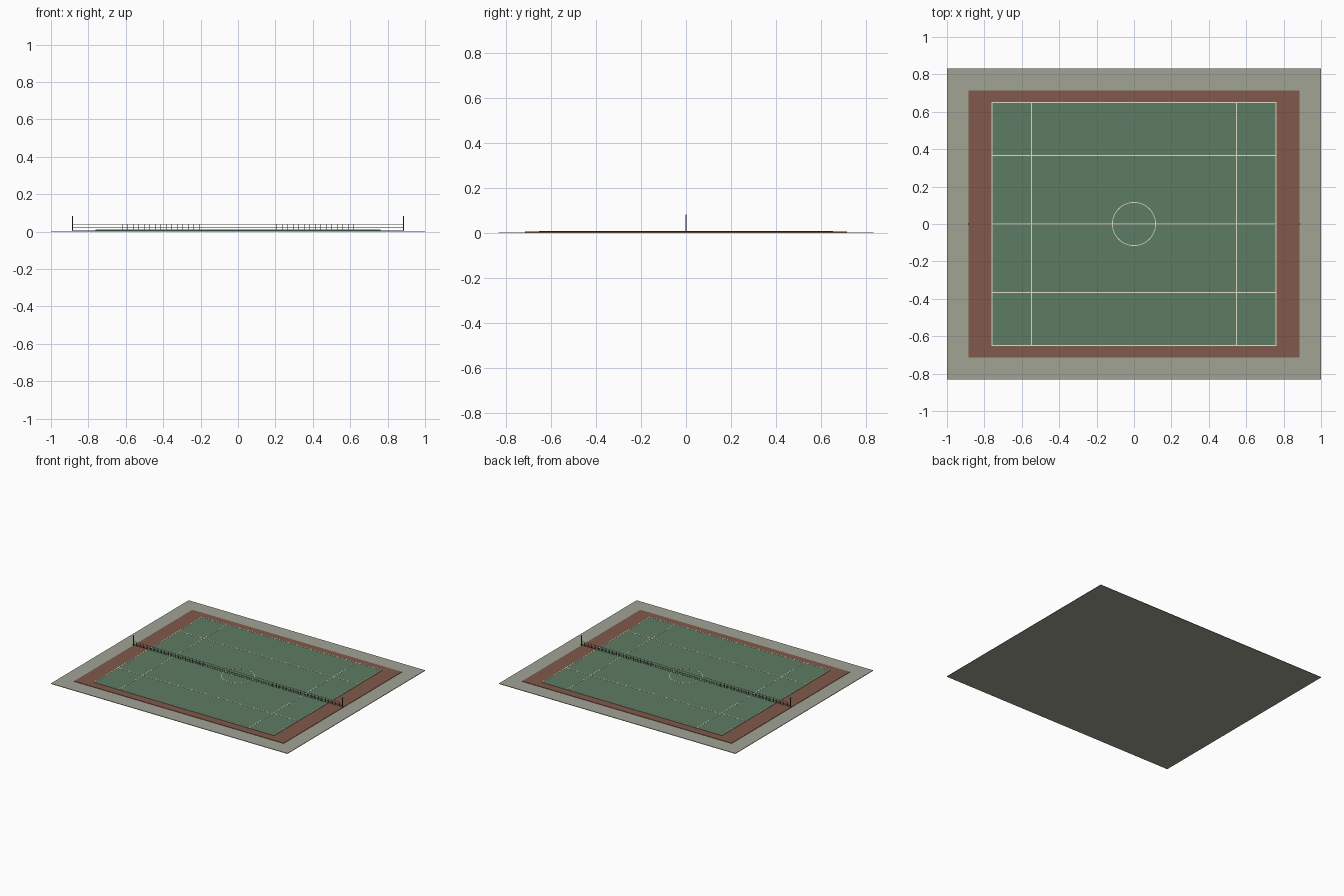
import bpy, bmesh, math
from mathutils import Matrix

if "Cube" in bpy.data.objects:
    bpy.data.objects.remove(bpy.data.objects["Cube"])


def material(name, rgb):
    m = bpy.data.materials.new(name)
    m.diffuse_color = (*rgb, 1)
    m.use_nodes = True
    m.node_tree.nodes["Principled BSDF"].inputs["Base Color"].default_value = m.diffuse_color
    return m


CONCRETE = material("concrete", (0.36, 0.37, 0.30))
CLAY = material("clay_red", (0.22, 0.10, 0.07))
GREEN = material("court_green", (0.11, 0.20, 0.125))
CREAM = material("line_cream", (0.75, 0.72, 0.60))
DARK = material("net_dark", (0.05, 0.06, 0.06))


def add_box(bm, x0, x1, y0, y1, z0, z1):
    mat = Matrix.Translation(((x0 + x1) / 2, (y0 + y1) / 2, (z0 + z1) / 2))
    mat = mat @ Matrix.Diagonal((x1 - x0, y1 - y0, z1 - z0, 1))
    bmesh.ops.create_cube(bm, size=1, matrix=mat)


def finish(name, bm, mat):
    mesh = bpy.data.meshes.new(name)
    bm.to_mesh(mesh)
    bm.free()
    mesh.materials.append(mat)
    obj = bpy.data.objects.new(name, mesh)
    bpy.context.collection.objects.link(obj)
    return obj


def boxes(name, mat, items):
    bm = bmesh.new()
    for item in items:
        add_box(bm, *item)
    return finish(name, bm, mat)


# Stepped layers of the court
CX, CY, TOP = 0.762, 0.652, 0.010
boxes("ground_slab", CONCRETE, [(-1, 1, -0.832, 0.832, 0, 0.004)])
boxes("court_surround", CLAY, [(-0.886, 0.886, -0.714, 0.714, 0.004, 0.007)])
boxes("court_surface", GREEN, [(-CX, CX, -CY, CY, 0.007, TOP)])

# Painted lines
W, LT = 0.0025, TOP + 0.001
lines = [(-CX, CX, y - W, y + W, TOP, LT) for y in (-CY + W, -0.367, 0, 0.367, CY - W)]
lines += [(x - W, x + W, -CY, CY, TOP, LT) for x in (-CX + W, -0.548, 0.548, CX - W)]
boxes("court_lines", CREAM, lines)

# Centre circle as a thin raised ring
bm = bmesh.new()
N = 64
rings = []
for r, z in ((0.1135, TOP), (0.1135, LT), (0.1175, LT), (0.1175, TOP)):
    rings.append([bm.verts.new((r * math.cos(2 * math.pi * i / N),
                                r * math.sin(2 * math.pi * i / N), z)) for i in range(N)])
for k in range(4):
    a, b = rings[k], rings[(k + 1) % 4]
    for i in range(N):
        j = (i + 1) % N
        bm.faces.new((a[i], a[j], b[j], b[i]))
bmesh.ops.recalc_face_normals(bm, faces=bm.faces)
finish("centre_circle", bm, CREAM)

# Net posts
PX = 0.885
bm = bmesh.new()
for s in (-1, 1):
    bmesh.ops.create_cone(bm, cap_ends=True, segments=12, radius1=0.003, radius2=0.003,
                          depth=0.078, matrix=Matrix.Translation((s * PX, 0, 0.045)))
finish("net_posts", bm, DARK)

# Net strands and cords
T = 0.0007
strands = [(x - T, x + T, -T, T, 0.010, 0.040)
           for x in (-PX + 2 * PX * i / 60 for i in range(1, 60))]
cords = [(-PX, PX, -T, T, z - T, z + T) for z in (0.012, 0.024)]
boxes("net_mesh", DARK, strands + cords)
boxes("net_top_band", CREAM, [(-PX, PX, -0.001, 0.001, 0.038, 0.041)])
